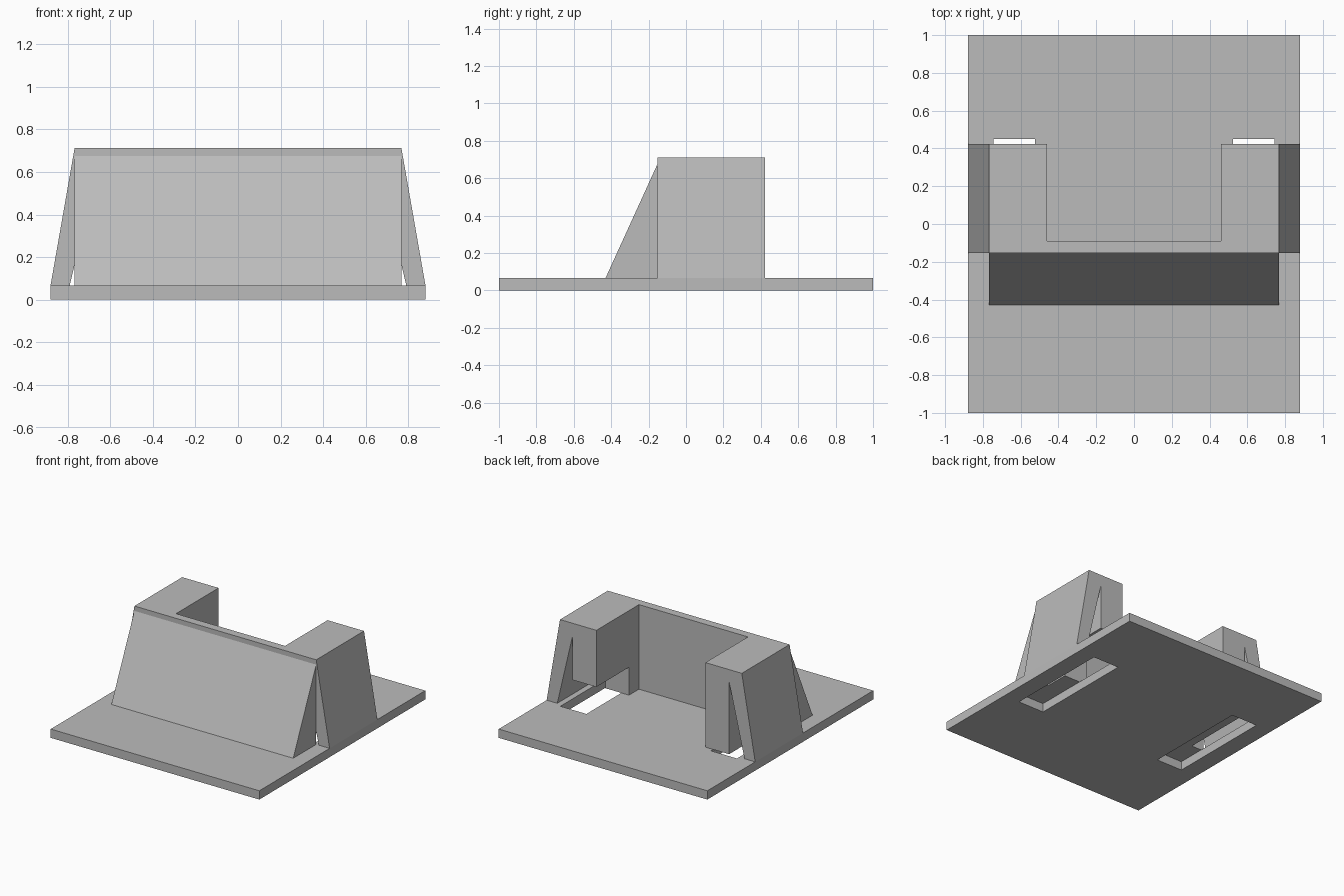
import bpy, bmesh
from mathutils import Vector

cube = bpy.data.objects.get("Cube")
if cube:
    bpy.data.objects.remove(cube)

grey = bpy.data.materials.new("light_grey")
grey.use_nodes = True
COLOUR = (0.5, 0.5, 0.5, 1)
grey.diffuse_color = COLOUR
grey.node_tree.nodes["Principled BSDF"].inputs["Base Color"].default_value = COLOUR

BASE, TOP = 0.067, 0.712       # plate top and block top
FRONT, BACK = -0.153, 0.423    # depth of the arms


def prism(name, points, start, end, axis):
    """Extrude a closed profile along x (points are y, z) or y (points are x, z)."""
    def place(p, d):
        return (d, p[0], p[1]) if axis == "x" else (p[0], d, p[1])
    bm = bmesh.new()
    face = bm.faces.new([bm.verts.new(place(p, start)) for p in points])
    grown = bmesh.ops.extrude_face_region(bm, geom=[face])["geom"]
    shift = Vector(place((0, 0), end - start))
    bmesh.ops.translate(bm, vec=shift, verts=[v for v in grown if isinstance(v, bmesh.types.BMVert)])
    bmesh.ops.recalc_face_normals(bm, faces=bm.faces)
    mesh = bpy.data.meshes.new(name)
    bm.to_mesh(mesh)
    bm.free()
    mesh.materials.append(grey)
    obj = bpy.data.objects.new(name, mesh)
    bpy.context.collection.objects.link(obj)
    return obj


def box(name, x, y, z):
    return prism(name, [(x[0], z[0]), (x[1], z[0]), (x[1], z[1]), (x[0], z[1])], y[0], y[1], "y")


def cut(target, cutter):
    mod = target.modifiers.new(cutter.name, "BOOLEAN")
    mod.operation = "DIFFERENCE"
    mod.solver = "EXACT"
    mod.object = cutter
    cutter.hide_render = True
    cutter.hide_set(True)


# Base plate with a through slot beneath each arm
plate = box("base_plate", (-0.88, 0.88), (-1, 1), (0, BASE))
for side, name in ((-1, "right"), (1, "left")):
    slot = box(name + "_slot_cutter", sorted((side * 0.525, side * 0.745)), (-0.37, 0.45), (-0.1, 0.2))
    cut(plate, slot)

# Arms: upright block joined at the top to a leaning outer wall
profile = [(0.46, BASE), (0.46, TOP), (0.767, TOP), (0.88, BASE),
           (0.79, BASE), (0.66, 0.62), (0.66, BASE)]
arms = {}
for side, name in ((-1, "right"), (1, "left")):
    arms[name] = prism(name + "_arm", [(side * x, z) for x, z in profile], FRONT, BACK, "y")

# Opening under the inner block of one arm
opening = box("arm_opening_cutter", (0.4, 0.7), (0.03, 0.5), (0, 0.28))
cut(arms["left"], opening)

# Cross wall and sloping front
box("cross_wall", (-0.46, 0.46), (FRONT, -0.09), (BASE, TOP))
prism("front_ramp", [(-0.43, BASE), (FRONT, BASE), (FRONT, 0.675)], -0.767, 0.767, "x")
